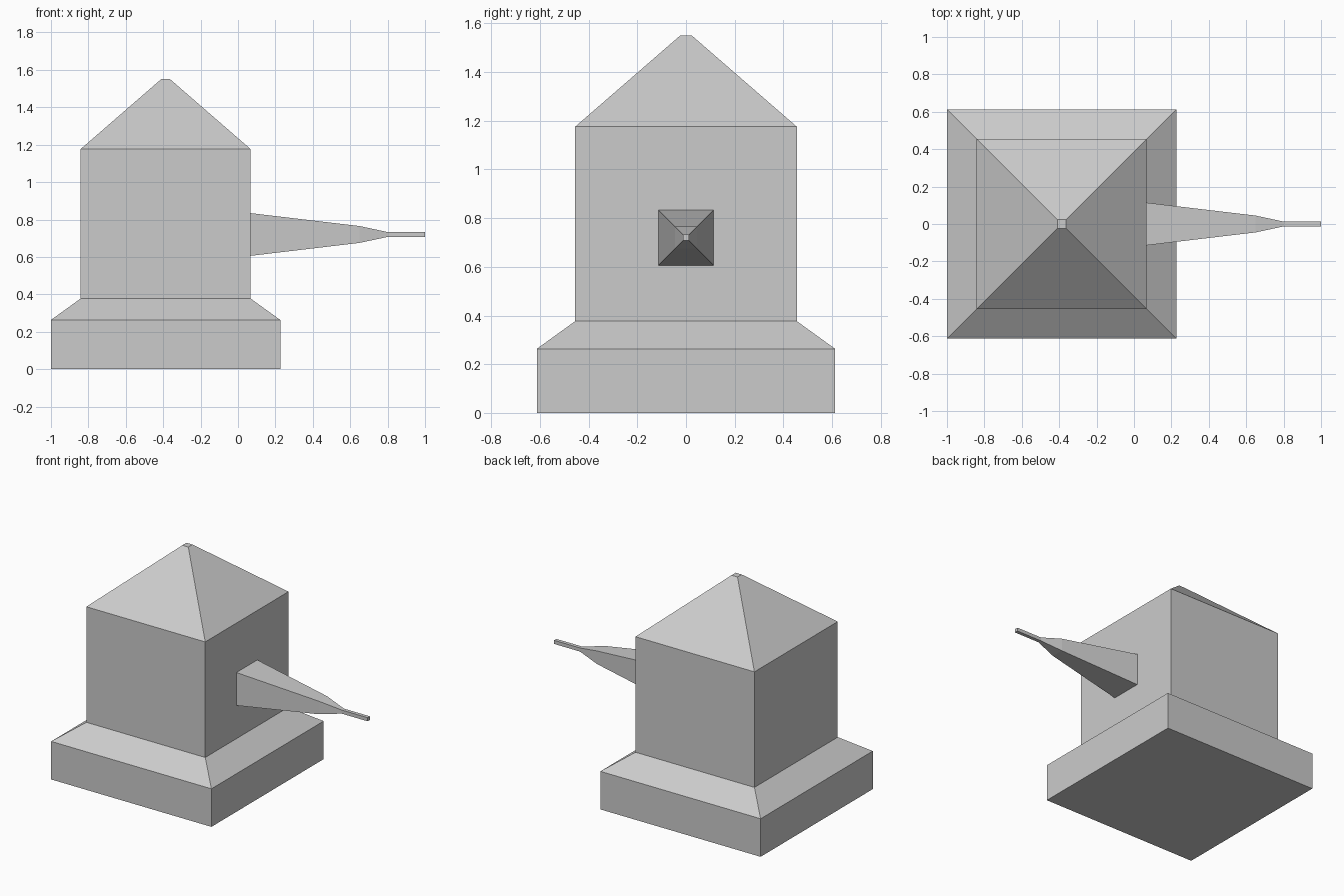
import bpy, bmesh
from mathutils import Vector

if "Cube" in bpy.data.objects:
    bpy.data.objects.remove(bpy.data.objects["Cube"])

CX = -0.387  # centre of the tower along x


def square_loft(name, origin, u, v, axis, sections, cap_start=True):
    """Skin square sections given as (distance along axis, half width)."""
    u, v, axis, origin = map(Vector, (u, v, axis, origin))
    bm = bmesh.new()
    rings = []
    for d, h in sections:
        rings.append([bm.verts.new(origin + axis * d + u * (a * h) + v * (b * h))
                      for a, b in ((-1, -1), (1, -1), (1, 1), (-1, 1))])
    for r0, r1 in zip(rings, rings[1:]):
        for i in range(4):
            j = (i + 1) % 4
            bm.faces.new((r0[i], r0[j], r1[j], r1[i]))
    if cap_start:
        bm.faces.new(rings[0][::-1])
    bm.faces.new(rings[-1])
    mesh = bpy.data.meshes.new(name)
    bm.to_mesh(mesh)
    bm.free()
    obj = bpy.data.objects.new(name, mesh)
    bpy.context.collection.objects.link(obj)
    return obj


# Tower: plinth, sloped shoulder, shaft and pyramid roof with a tiny flat top
square_loft("tower", (CX, 0, 0), (1, 0, 0), (0, 1, 0), (0, 0, 1),
            [(0, 0.613), (0.263, 0.613), (0.377, 0.455),
             (1.176, 0.455), (1.551, 0.023)])

# Tapering spike growing out of the right wall, open where it meets the wall
square_loft("side_spike", (0, 0, 0.72), (0, 1, 0), (0, 0, 1), (1, 0, 0),
            [(CX + 0.455, 0.114), (0.65, 0.045), (0.802, 0.0125), (1.0, 0.0125)],
            cap_start=False)
